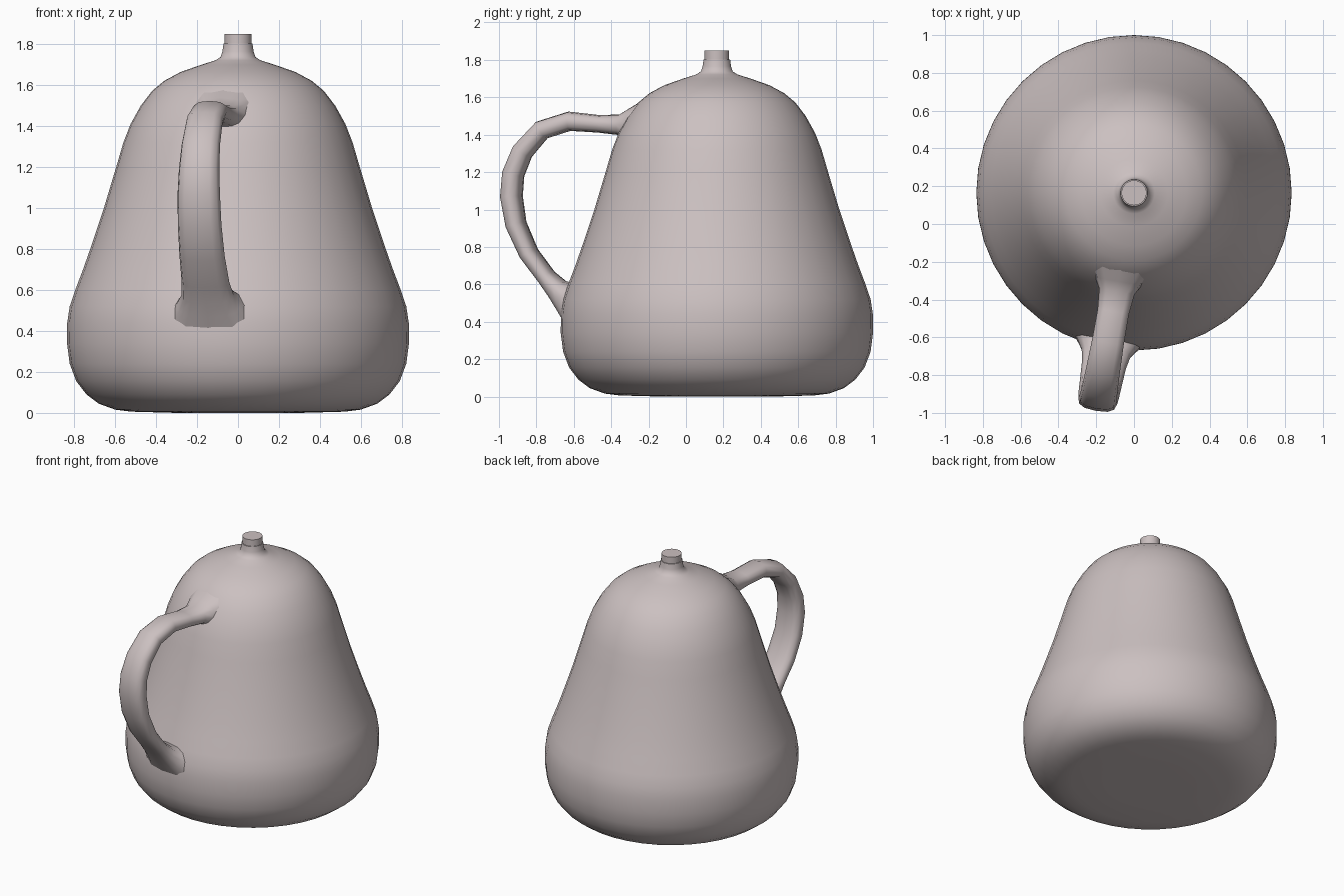
import bpy, bmesh
from math import sin, cos, pi, radians, copysign
from mathutils import Vector, Matrix

cube = bpy.data.objects.get("Cube")
if cube:
    bpy.data.objects.remove(cube)

CENTRE = Vector((0, 0.165, 0))

clay = bpy.data.materials.new("pale_clay")
clay.use_nodes = True
COLOUR = (0.60, 0.53, 0.53, 1)
clay.diffuse_color = COLOUR
clay.node_tree.nodes["Principled BSDF"].inputs["Base Color"].default_value = COLOUR


def skin(name, rings, angle=40):
    """Bridge closed rings of points and cap both ends."""
    bm = bmesh.new()
    loops = [[bm.verts.new(p) for p in ring] for ring in rings]
    n = len(loops[0])
    for a, b in zip(loops, loops[1:]):
        for i in range(n):
            j = (i + 1) % n
            bm.faces.new((a[i], a[j], b[j], b[i]))
    bm.faces.new(loops[0][::-1])
    bm.faces.new(loops[-1])
    bmesh.ops.recalc_face_normals(bm, faces=bm.faces)
    mesh = bpy.data.meshes.new(name)
    bm.to_mesh(mesh)
    bm.free()
    mesh.materials.append(clay)
    obj = bpy.data.objects.new(name, mesh)
    bpy.context.collection.objects.link(obj)
    obj.location = CENTRE
    bpy.ops.object.select_all(action='DESELECT')
    obj.select_set(True)
    bpy.context.view_layer.objects.active = obj
    bpy.ops.object.shade_smooth_by_angle(angle=radians(angle))
    return obj


def lathe(name, profile, sides, angle=40):
    """Turn a (radius, height) profile about the vertical axis."""
    return skin(name, [[(r * cos(2 * pi * i / sides), r * sin(2 * pi * i / sides), z)
                        for i in range(sides)] for r, z in profile], angle)


# Body: flat base, swelling belly, sloping sides, domed shoulder and flared neck
lathe("body", [
    (0.30, 0.0), (0.52, 0.006), (0.60, 0.016), (0.68, 0.045), (0.74, 0.09),
    (0.79, 0.155), (0.822, 0.24), (0.835, 0.34), (0.834, 0.44), (0.822, 0.52),
    (0.795, 0.60), (0.757, 0.70), (0.715, 0.82), (0.655, 1.0), (0.595, 1.2),
    (0.56, 1.32), (0.525, 1.41), (0.475, 1.50), (0.42, 1.572), (0.36, 1.622),
    (0.28, 1.665), (0.18, 1.70), (0.11, 1.722), (0.085, 1.738), (0.076, 1.765),
    (0.071, 1.803)], 40)

# Stopper on the neck
lathe("stopper", [(0.066, 1.79), (0.066, 1.85)], 32)

# Handle: flattened loop, each station = (radius, height, half width, half thickness)
stations = [
    (0.40, 1.455, 0.17, 0.13), (0.475, 1.455, 0.125, 0.085),
    (0.53, 1.453, 0.095, 0.055), (0.64, 1.458, 0.084, 0.047),
    (0.80, 1.472, 0.085, 0.052), (0.95, 1.425, 0.09, 0.053),
    (1.055, 1.31, 0.095, 0.056), (1.105, 1.19, 0.1, 0.057),
    (1.115, 1.07, 0.105, 0.057), (1.09, 0.92, 0.108, 0.053),
    (1.02, 0.765, 0.112, 0.049), (0.925, 0.64, 0.118, 0.047),
    (0.865, 0.575, 0.13, 0.06), (0.815, 0.535, 0.16, 0.085),
    (0.75, 0.49, 0.21, 0.12)]
SIDES = 12


def soft(v):
    return copysign(abs(v) ** 0.75, v)


path = [Vector((0, -r, z)) for r, z, w, t in stations]
rings = []
for k, (r, z, w, t) in enumerate(stations):
    tangent = (path[min(k + 1, len(path) - 1)] - path[max(k - 1, 0)]).normalized()
    across = Vector((1, 0, 0))
    out = tangent.cross(across)
    rings.append([path[k] + across * w * soft(cos(2 * pi * i / SIDES))
                  + out * t * soft(sin(2 * pi * i / SIDES)) for i in range(SIDES)])
handle = skin("handle", rings, 60)
handle.rotation_euler.z = radians(-9.9)
